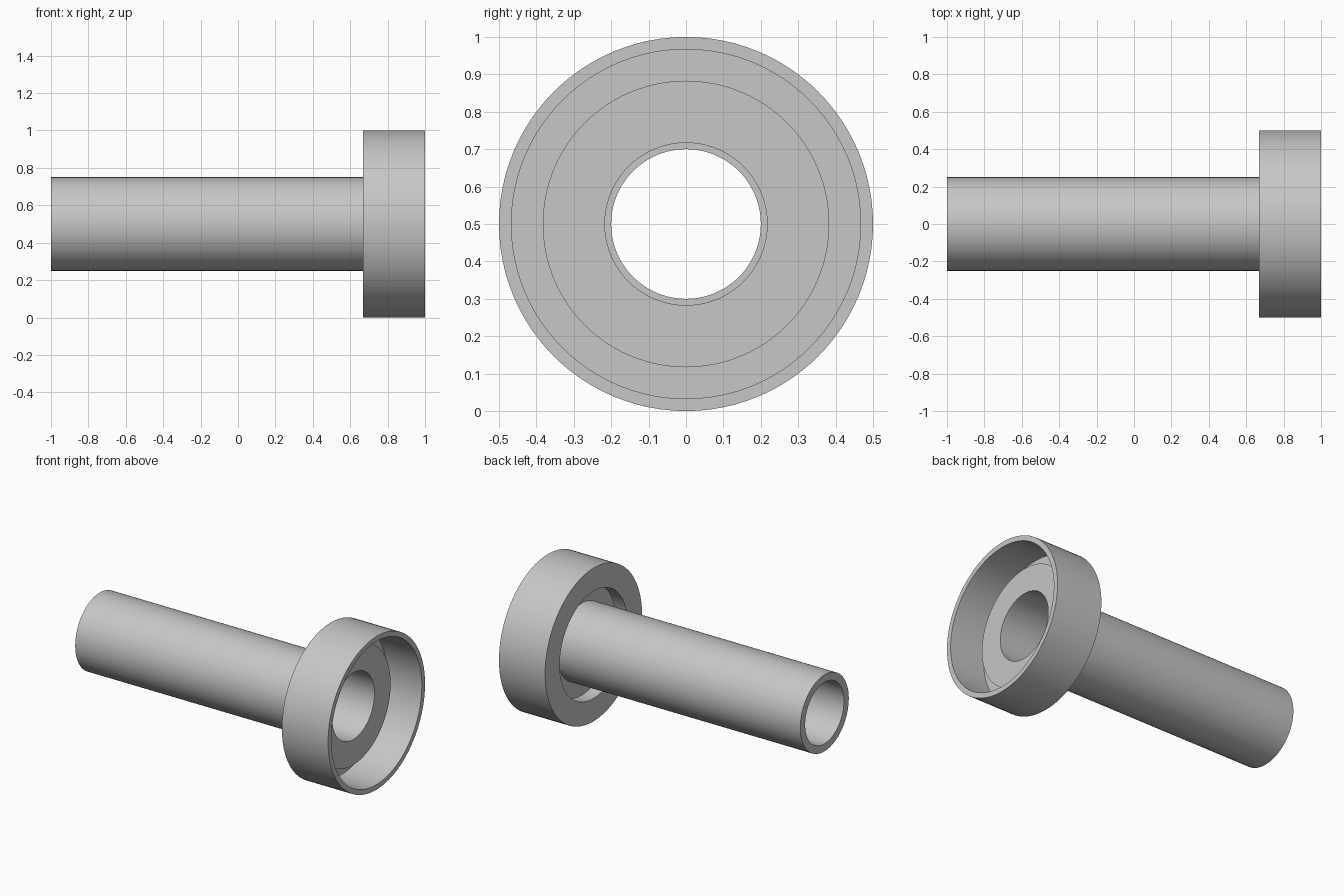
import bpy, bmesh, math

if "Cube" in bpy.data.objects:
    bpy.data.objects.remove(bpy.data.objects["Cube"])

SEGMENTS = 96
AXIS_Z = 0.5

grey = bpy.data.materials.new("plain_grey")
grey.diffuse_color = (0.57, 0.57, 0.57, 1)
grey.use_nodes = True
grey.node_tree.nodes["Principled BSDF"].inputs["Base Color"].default_value = grey.diffuse_color


def revolve(name, profile):
    """Turn a closed (x, radius) profile around the horizontal x axis."""
    bm = bmesh.new()
    rings = []
    for i in range(SEGMENTS):
        a = 2 * math.pi * i / SEGMENTS
        rings.append([bm.verts.new((x, r * math.cos(a), AXIS_Z + r * math.sin(a)))
                      for x, r in profile])
    n = len(profile)
    for i in range(SEGMENTS):
        p, q = rings[i], rings[(i + 1) % SEGMENTS]
        for j in range(n):
            k = (j + 1) % n
            bm.faces.new((p[j], p[k], q[k], q[j]))
    bmesh.ops.recalc_face_normals(bm, faces=bm.faces)
    mesh = bpy.data.meshes.new(name)
    bm.to_mesh(mesh)
    bm.free()
    mesh.materials.append(grey)
    obj = bpy.data.objects.new(name, mesh)
    bpy.context.collection.objects.link(obj)
    bpy.ops.object.select_all(action='DESELECT')
    obj.select_set(True)
    bpy.context.view_layer.objects.active = obj
    bpy.ops.object.shade_smooth_by_angle(angle=math.radians(30))
    return obj


# Flanged tube: stepped bore, flange resting on the lip of the collar
revolve("flanged_tube", [
    (-1.0, 0.2), (-1.0, 0.25), (0.75, 0.25), (0.75, 0.383),
    (0.833, 0.383), (0.833, 0.217), (0.0, 0.217), (0.0, 0.2)])

# Collar: thin cup wall with an inward lip at the back
revolve("collar", [
    (0.667, 0.35), (0.667, 0.5), (1.0, 0.5),
    (1.0, 0.467), (0.75, 0.467), (0.75, 0.35)])
